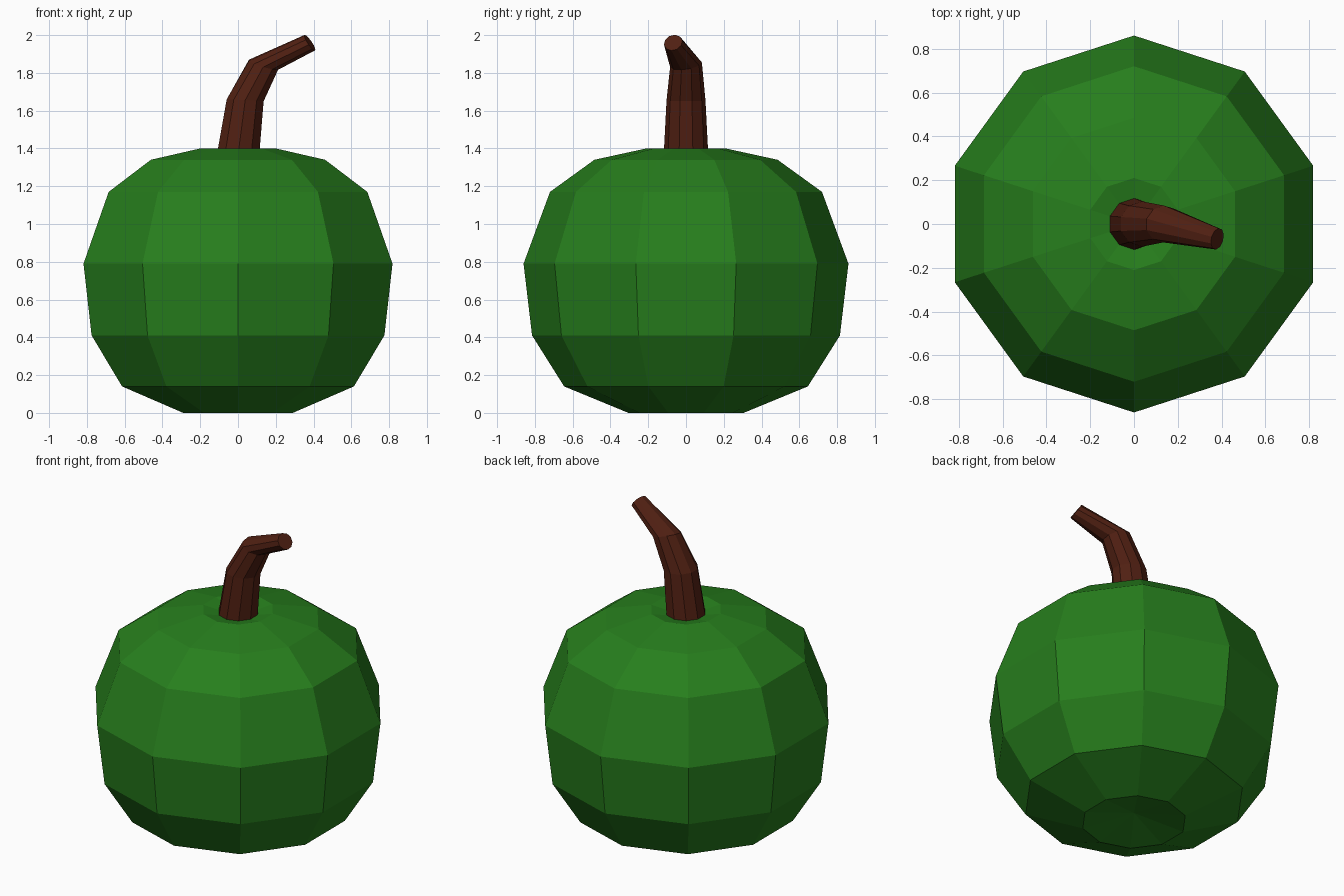
import bpy, math
from mathutils import Vector

if "Cube" in bpy.data.objects:
    bpy.data.objects.remove(bpy.data.objects["Cube"])

N = 10


def ring(center, radius, normal=(0, 0, 1)):
    rot = Vector((0, 0, 1)).rotation_difference(Vector(normal))
    angles = [math.pi / 2 + math.tau * k / N for k in range(N)]
    return [Vector(center) + rot @ Vector((radius * math.cos(a), radius * math.sin(a), 0))
            for a in angles]


def loft(name, rings, bottom, top, color):
    """Skin 10-sided rings and close both ends with a fan to a centre point."""
    verts = [v for r in rings for v in r] + [Vector(bottom), Vector(top)]
    b, t, last = len(verts) - 2, len(verts) - 1, (len(rings) - 1) * N
    faces = []
    for k in range(N):
        j = (k + 1) % N
        for i in range(0, last, N):
            faces.append((i + k, i + j, i + N + j, i + N + k))
        faces += [(b, j, k), (t, last + k, last + j)]
    mesh = bpy.data.meshes.new(name)
    mesh.from_pydata(verts, [], faces)
    mat = bpy.data.materials.new(name + "_color")
    mat.diffuse_color = color
    mat.use_nodes = True
    mat.node_tree.nodes["Principled BSDF"].inputs["Base Color"].default_value = mat.diffuse_color
    mesh.materials.append(mat)
    obj = bpy.data.objects.new(name, mesh)
    bpy.context.collection.objects.link(obj)
    return obj


# Squat gourd body with dimples at both poles
profile = [(0.305, 0), (0.645, 0.14), (0.815, 0.41), (0.86, 0.79),
           (0.72, 1.17), (0.485, 1.34), (0.21, 1.40)]
loft("gourd_body", [ring((0, 0, z), r) for r, z in profile],
     (0, 0, 0.06), (0, 0, 1.355), (0.02, 0.21, 0.012, 1))

# Bent, tapering stem
path = [((0, 0, 1.365), 0.118, (0, 0, 1)),
        ((0.038, 0, 1.655), 0.103, (0.05, 0, 1)),
        ((0.135, 0, 1.843), 0.085, (0.3, -0.15, 1)),
        ((0.38, -0.068, 1.96), 0.05, (0.8, -0.22, 0.55))]
loft("stem", [ring(*p) for p in path], path[0][0], path[-1][0],
     (0.08, 0.014, 0.006, 1))
